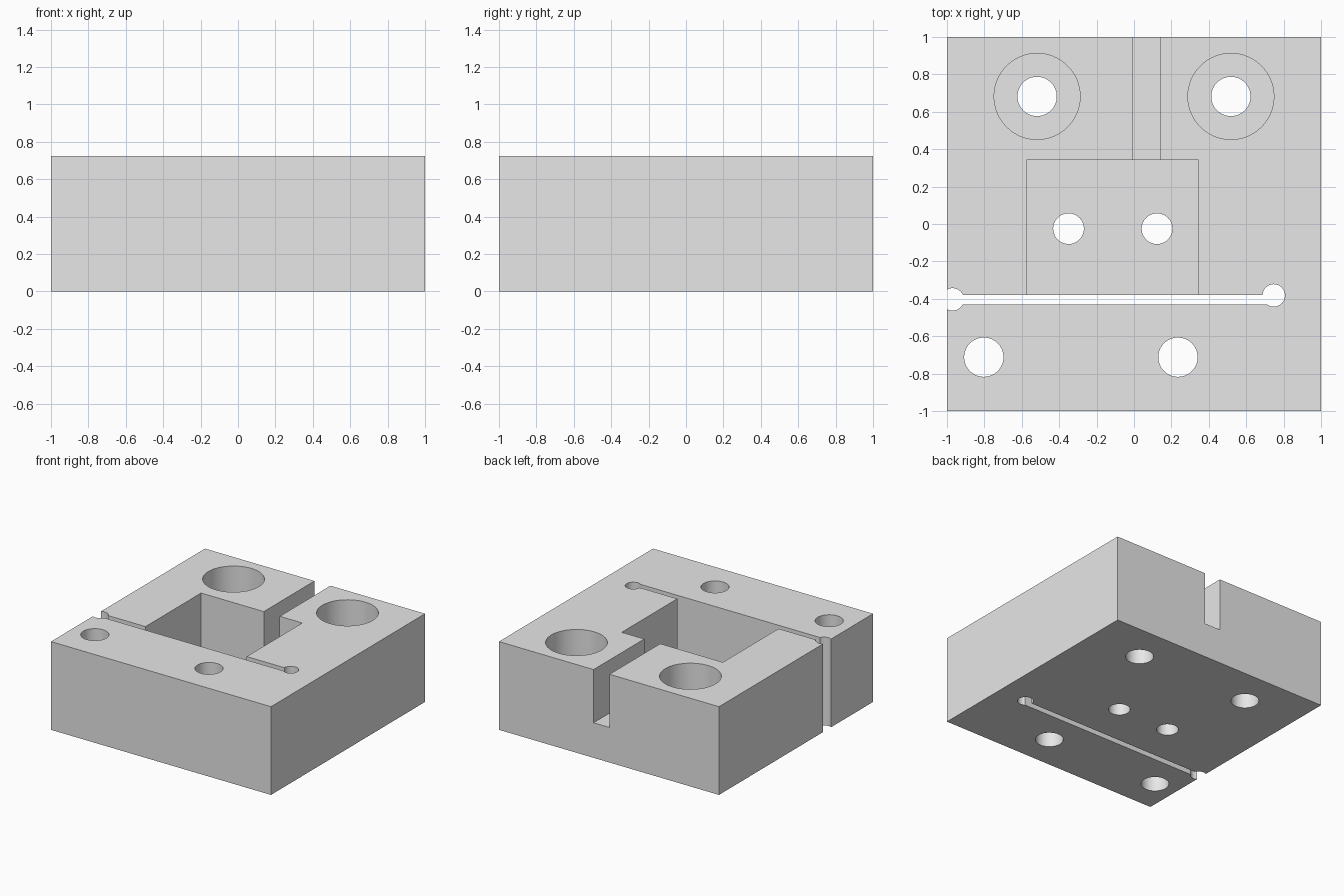
import bpy
import math

default = bpy.data.objects.get("Cube")
if default:
    bpy.data.objects.remove(default, do_unlink=True)

HEIGHT = 0.725
TOP, BOTTOM = HEIGHT + 0.1, -0.1      # cutters overshoot the block


def box(name, x0, x1, y0, y1, z0, z1):
    bpy.ops.mesh.primitive_cube_add(
        size=1, location=((x0 + x1) / 2, (y0 + y1) / 2, (z0 + z1) / 2))
    obj = bpy.context.object
    obj.name = name
    obj.scale = (x1 - x0, y1 - y0, z1 - z0)
    bpy.ops.object.transform_apply(location=True, rotation=False, scale=True)
    return obj


def cylinder(name, x, y, radius, z0=BOTTOM):
    bpy.ops.mesh.primitive_cylinder_add(
        vertices=64, radius=radius, depth=TOP - z0, location=(x, y, (z0 + TOP) / 2))
    obj = bpy.context.object
    obj.name = name
    return obj


# Main block
block = box("clamp_block", -1, 1, -1, 1, 0, HEIGHT)

# Pocket, rear notch and the long flexure slit
cutters = [
    box("slit_cutter", -1.1, 0.745, -0.43, -0.38, BOTTOM, TOP),
    box("pocket_cutter", -0.575, 0.345, -0.405, 0.342, 0.2, TOP),
    box("notch_cutter", -0.005, 0.14, 0.3, 1.1, 0.288, TOP),
]

# Round reliefs at both ends of the slit
cutters.append(cylinder("slit_mouth_cutter", -0.97, -0.403, 0.06))
cutters.append(cylinder("slit_end_cutter", 0.747, -0.382, 0.06))

# Counterbored rear screw holes
for side in (-1, 1):
    cutters.append(cylinder("screw_hole_cutter", side * 0.518, 0.682, 0.105))
    cutters.append(cylinder("counterbore_cutter", side * 0.518, 0.682, 0.23, 0.34))

# Front through holes and small pocket floor holes
for x in (-0.803, 0.235):
    cutters.append(cylinder("front_hole_cutter", x, -0.712, 0.105))
for x in (-0.35, 0.123):
    cutters.append(cylinder("pocket_hole_cutter", x, -0.025, 0.082))

# Cut everything out of the block
bpy.ops.object.select_all(action='DESELECT')
block.select_set(True)
bpy.context.view_layer.objects.active = block
for cutter in cutters:
    cutter.hide_render = True
    mod = block.modifiers.new(cutter.name, 'BOOLEAN')
    mod.operation = 'DIFFERENCE'
    mod.solver = 'EXACT'
    mod.object = cutter
    bpy.ops.object.modifier_apply(modifier=mod.name)
    bpy.data.objects.remove(cutter, do_unlink=True)

# Plain grey metal
grey = bpy.data.materials.new("plain_grey")
grey.use_nodes = True
colour = (0.8, 0.8, 0.8, 1)
grey.diffuse_color = colour
grey.node_tree.nodes["Principled BSDF"].inputs["Base Color"].default_value = colour
block.data.materials.clear()
block.data.materials.append(grey)

bpy.ops.object.shade_smooth_by_angle(angle=math.radians(30))
